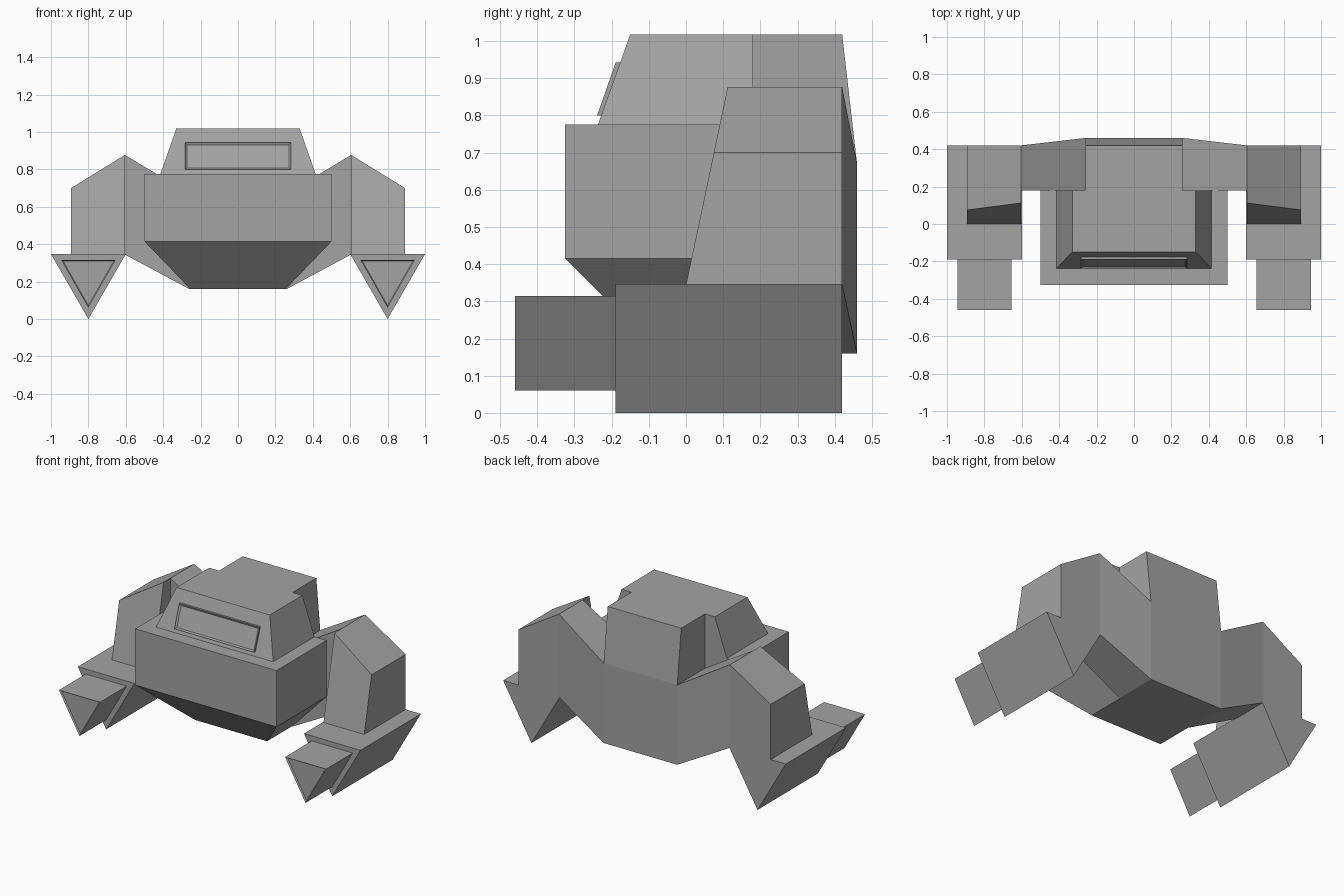
import bpy
import bmesh

default = bpy.data.objects.get("Cube")
if default:
    bpy.data.objects.remove(default, do_unlink=True)

grey = bpy.data.materials.new("hull grey")
grey.use_nodes = True
colour = (0.37, 0.37, 0.37, 1)
grey.diffuse_color = colour
grey.node_tree.nodes["Principled BSDF"].inputs["Base Color"].default_value = colour


def loft(name, ring_a, ring_b, mirror=False, recess=None):
    """Closed solid between two matching rings; recess insets the first cap."""
    bm = bmesh.new()
    a = [bm.verts.new(p) for p in ring_a]
    b = [bm.verts.new(p) for p in ring_b]
    cap = bm.faces.new(a)
    bm.faces.new(b[::-1])
    for i in range(len(a)):
        j = (i + 1) % len(a)
        bm.faces.new((a[i], b[i], b[j], a[j]))
    bmesh.ops.recalc_face_normals(bm, faces=bm.faces[:])
    if recess:
        bmesh.ops.inset_region(bm, faces=[cap], thickness=recess[0], depth=-recess[1])
    mesh = bpy.data.meshes.new(name)
    bm.to_mesh(mesh)
    bm.free()
    obj = bpy.data.objects.new(name, mesh)
    bpy.context.collection.objects.link(obj)
    mesh.materials.append(grey)
    if mirror:
        obj.modifiers.new("Mirror", "MIRROR").use_clip = False
    return obj


def rect(w, y0, y1, z):
    """Level rectangle of half width w."""
    return [(-w, y0, z), (w, y0, z), (w, y1, z), (-w, y1, z)]


def section(points, y):
    """Upright section at depth y."""
    return [(x, y, z) for x, z in points]


# Hull and its tapered belly
MID, BACK = 0.18, 0.42
loft("hull", rect(0.5, -0.325, MID, 0.415), rect(0.5, -0.325, MID, 0.775))
loft("belly", rect(0.255, -0.07, MID, 0.16), rect(0.5, -0.325, MID, 0.415))

# Cabin with sloping front and sides
loft("cabin", rect(0.415, -0.237, MID, 0.775), rect(0.33, -0.15, MID, 1.018))

# Raised window panel parallel to the cabin front
def window_ring(offset):
    return [(x, y + offset, z) for x, y, z in (
        (-0.283, -0.226, 0.80), (0.283, -0.226, 0.80),
        (0.283, -0.176, 0.943), (-0.283, -0.176, 0.943))]

loft("window_panel", window_ring(-0.013), window_ring(0.01), recess=(0.014, 0.008))

# Rear spine
loft("spine", rect(0.26, MID, 0.46, 0.16), rect(0.26, MID, 0.46, 0.67))
loft("spine_top", rect(0.26, MID, 0.46, 0.67), rect(0.26, MID, BACK, 1.018))

# Shoulders angle from the spine out to the arms
def shoulder_ring(x, y, low, high):
    return [(x, MID, low), (x, y, low), (x, y, high), (x, MID, high)]

loft("shoulder", shoulder_ring(0.26, 0.46, 0.16, 0.67),
     shoulder_ring(0.605, BACK, 0.345, 0.877), mirror=True)

# Arms with a sloping front
arm_front = [(0.605, 0, 0.345), (0.893, 0, 0.345), (0.893, 0.075, 0.70), (0.605, 0.112, 0.877)]
loft("arm", arm_front, [(x, BACK, z) for x, y, z in arm_front], mirror=True)

# Triangular pods and the narrower barrels in front of them
pod = [(0.6, 0.347), (1.0, 0.347), (0.8, 0)]
loft("pod", section(pod, -0.19), section(pod, BACK), mirror=True)
barrel = [(0.655, 0.315), (0.945, 0.315), (0.8, 0.06)]
loft("barrel", section(barrel, -0.46), section(barrel, -0.18), mirror=True, recess=(0.012, 0.01))
